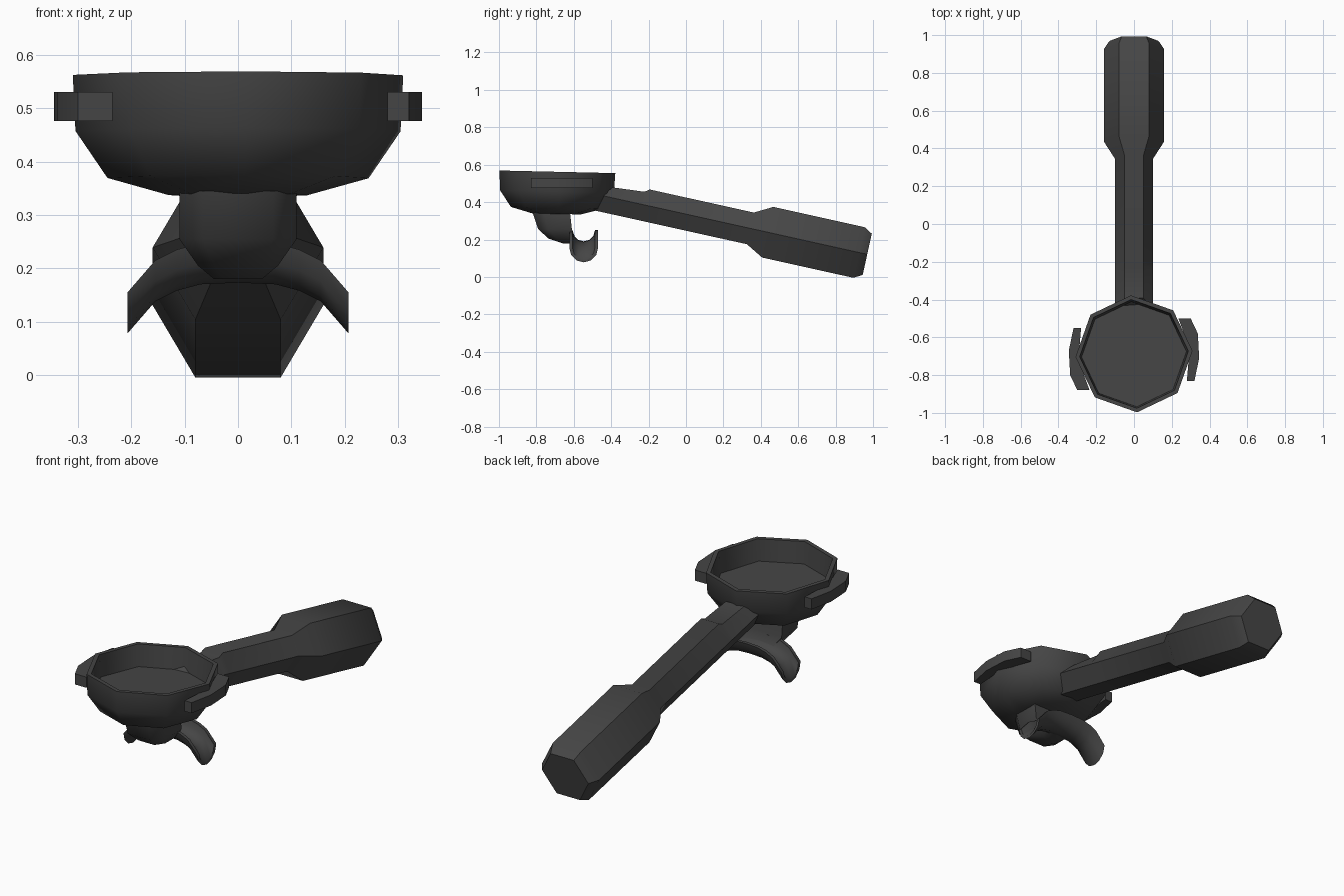
import bpy, bmesh, math
from mathutils import Vector, Matrix

if "Cube" in bpy.data.objects:
    bpy.data.objects.remove(bpy.data.objects["Cube"])

mat = bpy.data.materials.new("dark grey")
mat.diffuse_color = (0.06, 0.06, 0.06, 1)
mat.use_nodes = True
mat.node_tree.nodes["Principled BSDF"].inputs["Base Color"].default_value = mat.diffuse_color


def loft(name, rings, smooth=45):
    """Skin a list of equal-length rings and cap both ends."""
    bm = bmesh.new()
    loops = [[bm.verts.new(p) for p in r] for r in rings]
    n = len(loops[0])
    for a, b in zip(loops, loops[1:]):
        for i in range(n):
            j = (i + 1) % n
            bm.faces.new((a[i], a[j], b[j], b[i]))
    bm.faces.new(loops[0][::-1])
    bm.faces.new(loops[-1])
    bmesh.ops.recalc_face_normals(bm, faces=bm.faces)
    me = bpy.data.meshes.new(name)
    bm.to_mesh(me)
    bm.free()
    me.materials.append(mat)
    ob = bpy.data.objects.new(name, me)
    bpy.context.collection.objects.link(ob)
    bpy.ops.object.select_all(action='DESELECT')
    bpy.context.view_layer.objects.active = ob
    ob.select_set(True)
    if smooth:
        bpy.ops.object.shade_smooth_by_angle(angle=math.radians(smooth))
    return ob


# Basket: eight-sided bowl with a recessed floor, tilted slightly
CY = -0.69
tilt = Matrix.Rotation(math.radians(-1.3), 3, 'X')
profile = [(0.13, 0.335), (0.245, 0.367), (0.305, 0.455), (0.31, 0.56),
           (0.288, 0.56), (0.278, 0.45)]
rings = []
for r, z in profile:
    ring = []
    for i in range(8):
        a = math.radians(45 * i + 3)
        p = tilt @ Vector((r * math.cos(a), r * math.sin(a), z - 0.45))
        ring.append(p + Vector((0, CY, 0.452)))
    rings.append(ring)
loft("basket", rings, 50)

# Locking ears: curved tabs, the second turned half way round the bowl
plan = [(0.32, -0.14, 0.28), (0.345, -0.02, 0.29), (0.338, 0.11, 0.265),
        (0.30, 0.19, 0.235)]
for side, s in (("right", 1), ("left", -1)):
    loft(side + "_ear", [[(s * xo, CY + s * y, 0.476), (s * xo, CY + s * y, 0.53),
                          (s * xi, CY + s * y, 0.53), (s * xi, CY + s * y, 0.476)]
                         for xo, y, xi in plan], 35)

# Handle: six-sided shaft with a notch near the bowl, flaring into the grip
tan = math.radians(12.5)
axis = Vector((0, math.cos(tan), -math.sin(tan)))
up = Vector((0, math.sin(tan), math.cos(tan)))
end = Vector((0, 0.969, 0.121))
# distance from the grip end, radius, drop of the top face
stations = [(0, 0.13, 0), (0.045, 0.16, 0), (0.545, 0.16, 0), (0.64, 0.1, 0),
            (1.21, 0.1, 0), (1.235, 0.1, 0.018), (1.45, 0.1, 0.032)]
rings = []
for d, r, drop in stations:
    ring = []
    for i in range(6):
        a = math.radians(60 * i)
        h = r * math.sin(a)
        p = end - axis * d + Vector((r * math.cos(a), 0, 0)) + up * (h - (drop if h > 0.01 else 0))
        if d > 1.4:
            p += axis * (h * 0.5)      # slanted end inside the bowl
        ring.append(p)
    rings.append(ring)
loft("handle", rings, 50)

# Spout neck: tapered elbow under the bowl
neck = [(0.345, 0.11, -0.82, -0.62), (0.255, 0.11, -0.79, -0.61),
        (0.205, 0.075, -0.735, -0.59), (0.18, 0.045, -0.66, -0.56)]
rings = []
for z, w, y0, y1 in neck:
    c = (y1 - y0) * 0.3
    rings.append([Vector((x * w, y, z)) for x, y in
                  ((1, y1), (1, y0 + c), (0.6, y0), (-0.6, y0), (-1, y0 + c), (-1, y1))])
loft("spout_neck", rings, 60)

# Twin spout: open half-pipe running across and bending down at both tips
half = [(0, 0), (0.07, -0.003), (0.115, -0.015), (0.155, -0.035), (0.207, -0.095)]
path = [(-x, z) for x, z in half[:0:-1]] + half
rings = []
for x, dz in path:
    arc = [(r, math.pi * k / 6) for r, ks in ((0.077, range(7)), (0.06, range(6, -1, -1))) for k in ks]
    rings.append([(x, -0.547 - r * math.cos(a), 0.25 - r * math.sin(a) + dz) for r, a in arc])
loft("twin_spout", rings, 50)
